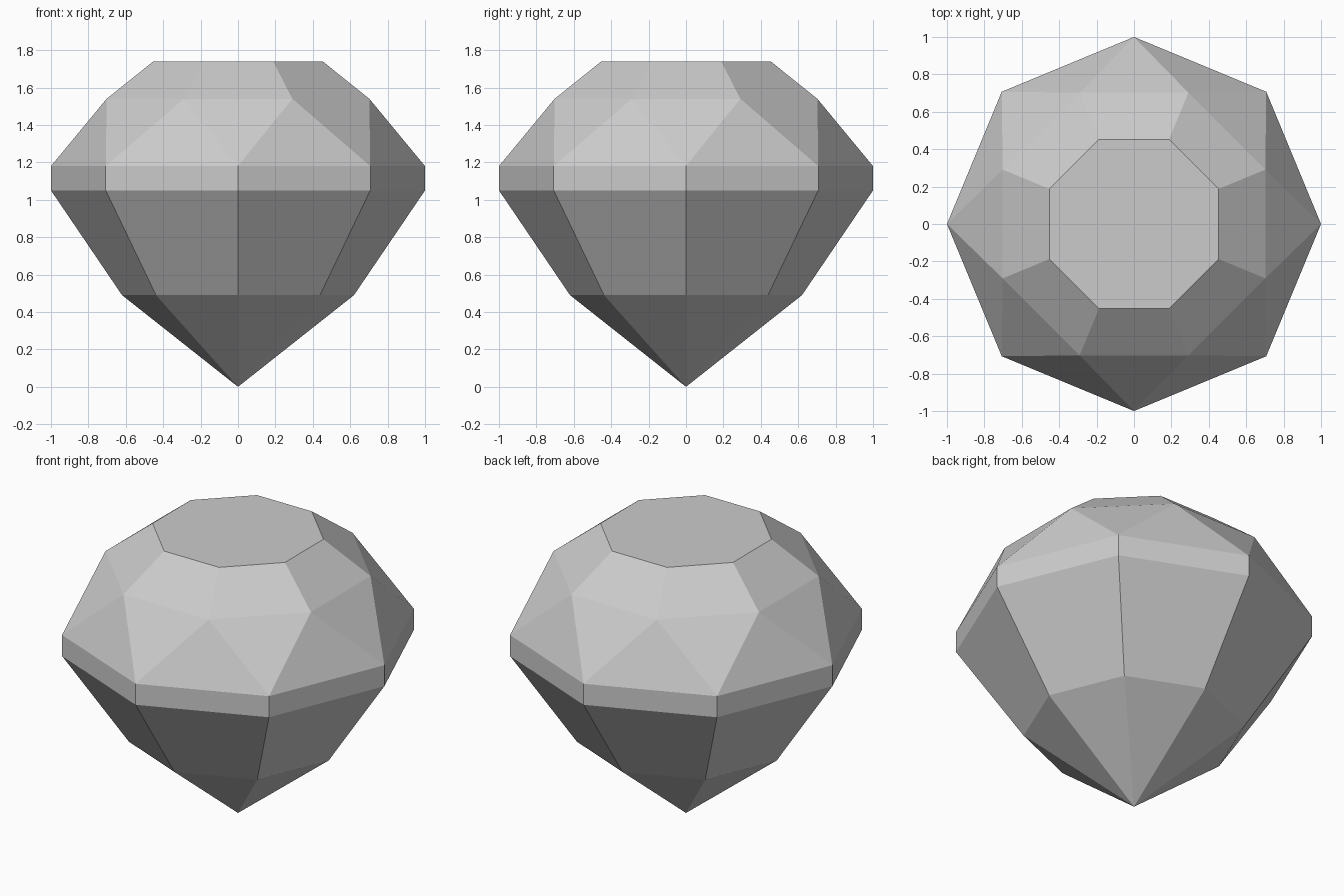
import bpy, bmesh
from math import cos, sin, pi

cube = bpy.data.objects.get("Cube")
if cube:
    bpy.data.objects.remove(cube)

SIDES = 8

# Single stone colour
stone = bpy.data.materials.new("grey stone")
stone.use_nodes = True
colour = (0.6, 0.6, 0.6, 1)
stone.diffuse_color = colour
stone.node_tree.nodes["Principled BSDF"].inputs["Base Color"].default_value = colour

bm = bmesh.new()


def ring(radius, z, turn=0.0):
    """Octagon of vertices, turned by a fraction of one side."""
    step = 2 * pi / SIDES
    return [bm.verts.new((radius * cos((i + turn) * step),
                          radius * sin((i + turn) * step), z))
            for i in range(SIDES)]


def band(low, high):
    """Quads between two aligned rings."""
    for i in range(SIDES):
        j = (i + 1) % SIDES
        bm.faces.new((low[i], low[j], high[j], high[i]))


# Rings from the bottom point to the flat table
tip = bm.verts.new((0, 0, 0))
pavilion = ring(0.62, 0.49)
girdle_low = ring(1.0, 1.05)
girdle_high = ring(1.0, 1.18)
crown = ring(0.76, 1.54, 0.5)
table = ring(0.49, 1.74, 0.5)

# Lower point, pavilion facets and girdle
for i in range(SIDES):
    bm.faces.new((tip, pavilion[(i + 1) % SIDES], pavilion[i]))
band(pavilion, girdle_low)
band(girdle_low, girdle_high)

# Crown: alternating triangles, then upper facets and table
for i in range(SIDES):
    j = (i + 1) % SIDES
    bm.faces.new((girdle_high[i], girdle_high[j], crown[i]))
    bm.faces.new((girdle_high[j], crown[j], crown[i]))
band(crown, table)
bm.faces.new(table)

bmesh.ops.recalc_face_normals(bm, faces=bm.faces[:])
mesh = bpy.data.meshes.new("cut_gem")
bm.to_mesh(mesh)
bm.free()
mesh.materials.append(stone)
gem = bpy.data.objects.new("cut_gem", mesh)
bpy.context.collection.objects.link(gem)
